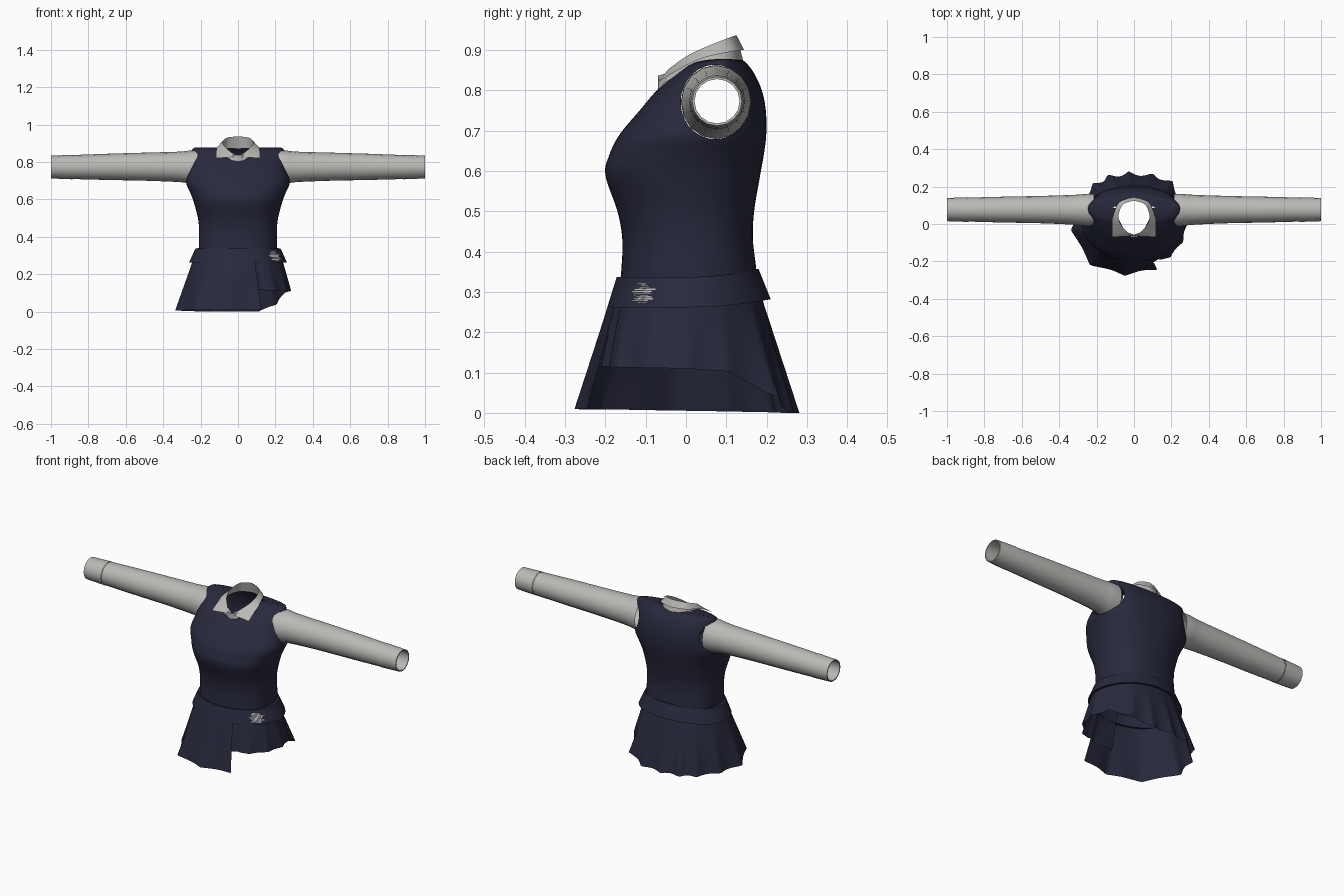
import bpy, bmesh, random
from math import sin, cos, pi, radians, sqrt
from mathutils import Vector
from mathutils.bvhtree import BVHTree

if "Cube" in bpy.data.objects:
    bpy.data.objects.remove(bpy.data.objects["Cube"])
random.seed(4)


def material(name, rgb):
    m = bpy.data.materials.new(name)
    m.use_nodes = True
    m.diffuse_color = (*rgb, 1)
    bsdf = next(n for n in m.node_tree.nodes if n.type == 'BSDF_PRINCIPLED')
    bsdf.inputs["Base Color"].default_value = (*rgb, 1)
    bsdf.inputs["Roughness"].default_value = 0.8
    return m


navy = material("navy cloth", (0.021, 0.022, 0.046))
white = material("off white cotton", (0.50, 0.49, 0.47))


def resample(rows, per):
    """Catmull-Rom interpolation through rows of numbers."""
    out = []
    for i in range(len(rows) - 1):
        a, b, c, d = (rows[min(max(i + k, 0), len(rows) - 1)] for k in (-1, 0, 1, 2))
        for s in range(per):
            t = s / per
            out.append([q + t / 2 * (r - p + t * (2 * p - 5 * q + 4 * r - u + t * (3 * (q - r) + u - p)))
                        for p, q, r, u in zip(a, b, c, d)])
    return out + [list(rows[-1])]


def loft(rings, closed=True):
    """Skin a list of equally long point rings."""
    bm = bmesh.new()
    vs = [[bm.verts.new(p) for p in ring] for ring in rings]
    n = len(rings[0])
    for a, b in zip(vs, vs[1:]):
        for i in range(n if closed else n - 1):
            j = (i + 1) % n
            bm.faces.new((a[i], a[j], b[j], b[i]))
    return bm


def finish(bm, name, mat, angle=40):
    bmesh.ops.remove_doubles(bm, verts=bm.verts, dist=0.0005)
    bmesh.ops.recalc_face_normals(bm, faces=bm.faces)
    me = bpy.data.meshes.new(name)
    bm.to_mesh(me)
    bm.free()
    ob = bpy.data.objects.new(name, me)
    bpy.context.collection.objects.link(ob)
    me.materials.append(mat)
    bpy.ops.object.select_all(action='DESELECT')
    ob.select_set(True)
    bpy.context.view_layer.objects.active = ob
    bpy.ops.object.shade_smooth_by_angle(angle=radians(angle))
    return ob


def spow(v, e):
    return abs(v) ** e * (1 if v >= 0 else -1)


def body_ring(z, hw, yf, yb, n=64, e=0.86):
    cy, hy = (yf + yb) / 2, (yb - yf) / 2
    return [(hw * spow(cos(2 * pi * i / n), e), cy + hy * spow(sin(2 * pi * i / n), e), z)
            for i in range(n)]


def cut_hole(bm, axes, centre, radii, keep):
    """Open an elliptical hole and pull its rim onto a clean ellipse."""
    u, v = axes
    w = 3 - u - v
    tree = BVHTree.FromBMesh(bm)

    def local(p):
        return (p[u] - centre[0]) / radii[0], (p[v] - centre[1]) / radii[1]

    gone = []
    for f in bm.faces:
        a, b = local(f.calc_center_median())
        if keep(f.calc_center_median()) and a * a + b * b < 1:
            gone.append(f)
    rim = {x for f in gone for x in f.verts if any(g not in gone for g in x.link_faces)}
    bmesh.ops.delete(bm, geom=gone, context='FACES')
    for x in rim:
        a, b = local(x.co)
        r = sqrt(a * a + b * b)
        p = x.co.copy()
        p[u], p[v] = centre[0] + a / r * radii[0], centre[1] + b / r * radii[1]
        start, ray = p.copy(), Vector((0, 0, 0))
        side = 1 if x.co[w] > 0 else -1
        start[w], ray[w] = 2 * side, -side
        hit = tree.ray_cast(start, ray)[0]
        if hit:
            x.co = hit


# Vest: height, half width, front y, back y
vest_rows = [(.31, .21, -.165, .178), (.36, .209, -.16, .174), (.43, .208, -.158, .166),
             (.50, .214, -.17, .169), (.59, .238, -.20, .184), (.64, .257, -.19, .193),
             (.69, .277, -.165, .199), (.75, .266, -.115, .198), (.80, .257, -.072, .188),
             (.84, .25, -.025, .17), (.865, .245, .01, .152), (.875, .236, .045, .138),
             (.878, .22, .085, .095)]
bm = loft([body_ring(*r) for r in resample(vest_rows, 5)])
top = [e for e in bm.edges if e.is_boundary and e.verts[0].co.z > .8]
bmesh.ops.holes_fill(bm, edges=top, sides=0)
long_cap = [f for f in bm.faces if len(f.verts) > 4]
bmesh.ops.delete(bm, geom=long_cap, context='FACES_ONLY')
for s in (-1, 1):
    cut_hole(bm, (1, 2), (.072, .771), (.085, .092), lambda c: c.x * s > .15)
cut_hole(bm, (0, 1), (0, .037), (.096, .106), lambda c: c.z > .72)
# close the narrow slit along each shoulder ridge
for s in (-1, 1):
    ridge = [v for v in bm.verts if v.co.z > .8775 and v.co.x * s > .1]
    for v in ridge:
        v.co.y = .09
finish(bm, "vest", navy, 50)

# Sleeves: x, centre y, centre z, y radius, z radius, ending in a turned-in cuff
sleeve_rows = [(.215, .074, .771, .087, .092), (.26, .075, .773, .086, .088),
               (.32, .076, .774, .080, .081), (.50, .077, .775, .073, .075),
               (.70, .077, .774, .069, .070), (.885, .077, .773, .064, .064)]
cuff_rows = [(.886, .077, .773, .066, .0655), (1, .077, .773, .062, .061),
             (1, .077, .773, .056, .055), (.87, .077, .773, .057, .056)]


def sleeve_ring(s, x, cy, cz, ry, rz, n=16):
    return [(s * x, cy + ry * cos(2 * pi * i / n), cz + rz * sin(2 * pi * i / n)) for i in range(n)]


for s, side in ((1, "left"), (-1, "right")):
    rings = [sleeve_ring(s, *r) for r in resample(sleeve_rows, 3)]
    finish(loft(rings), side + "_sleeve", white)
    finish(loft([sleeve_ring(s, *r) for r in cuff_rows]), side + "_cuff", white)

# Collar: base, fold and outer edge points from front centre to back centre
collar_rows = [(0, -.068, .803, .002, -.056, .832, .004, -.064, .828),
               (.05, -.054, .818, .036, -.044, .852, .118, -.070, .820),
               (.09, .0, .85, .072, .0, .884, .116, .0, .862),
               (.096, .05, .868, .082, .05, .908, .108, .055, .884),
               (.068, .115, .873, .058, .105, .930, .078, .118, .897),
               (0, .142, .873, 0, .125, .937, 0, .144, .900)]
half = [collar_rows[0]] + resample(collar_rows[1:], 4)
full = half + [[-c if k % 3 == 0 else c for k, c in enumerate(r)] for r in half[-2::-1]]
for name, parts in (("collar_stand", (0, 3)), ("collar_fall", (3, 6))):
    rings = [[r[k:k + 3] for r in full] for k in parts]
    finish(loft(rings, closed=False), name, white)
# Shirt front showing inside the neckline
rings = [[(x * .105, -.07 + .16 * x * x * f, z + .05 * x * x) for x in (-.8, -.5, -.2, 0, .2, .5, .8)]
         for z, f in ((.775, .8), (.803, .9), (.836, 1))]
finish(loft(rings, closed=False), "shirt_front", white)


# Belt: flared waistband that rises slightly at the back
def belt_point(a, t, grow=0):
    """a runs from the front towards the left; t from top to bottom."""
    hx, hy, cy = .228 + .034 * t + grow, .176 + .026 * t + grow, .004 + .004 * t
    y = cy - hy * cos(a)
    lift = .02 * max(0, -cos(a)) ** 2
    return hx * sin(a), y, .337 - .075 * t + lift


rings = [[belt_point(2 * pi * i / 56, t, g) for i in range(56)]
         for t, g in ((0, -.02), (0, 0), (.5, 0), (1, 0), (1, -.012))]
finish(loft(rings), "waistband", navy)

# Worn light patch of thin dashes on the left of the waistband
bm = bmesh.new()
for i in range(11):
    t = .2 + .062 * i
    reach = .19 * sqrt(1 - ((i - 5) / 6) ** 2) * random.uniform(.6, 1)
    mid = .93 + random.uniform(-.04, .04)
    corners = ((mid - reach, t), (mid, t), (mid + reach, t),
               (mid + reach, t + .04), (mid, t + .04), (mid - reach, t + .04))
    v = [bm.verts.new(belt_point(a, k, .003)) for a, k in corners]
    bm.faces.new((v[0], v[1], v[4], v[5]))
    bm.faces.new((v[1], v[2], v[3], v[4]))
finish(bm, "waistband_patch", white)

# Skirt: one wrapped strip; pleat peaks as angle from the front towards the right, and radius
peaks = [(-27, .277), (10, .284), (47, .325), (85, .342), (110, .32), (135, .312), (152, .30),
         (174, .283), (200, .288), (222, .325), (248, .31), (270, .318), (290, .315),
         (312, .30), (336, .272), (370, .262)]
hem_steps = [(-27, .01), (60, .008), (150, 0), (203, 0), (222, .038), (246, .102), (270, .11), (370, .118)]


def lerp_table(table, a):
    for (a0, v0), (a1, v1) in zip(table, table[1:]):
        if a <= a1:
            t = (a - a0) / (a1 - a0)
            return v0 + (v1 - v0) * t, t
    return table[-1][1], 1


columns = []
for i in range(151):
    a = -27 + 397 * i / 150
    r_hem, t = lerp_table(peaks, a)
    hem = lerp_table(hem_steps, a)[0]
    dx, dy = -sin(radians(a)), -cos(radians(a))
    r_top = 1 / sqrt((dx / .222) ** 2 + (dy / .174) ** 2)
    column = []
    for k in range(9):
        s = k / 8 * (.33 - hem) / .33
        r = r_top + (r_hem - r_top) * s - .026 * sin(pi * t) * s ** 1.6
        if a > 325:
            r -= .008
        column.append((r * dx, r * dy, .33 * (1 - s)))
    columns.append(column)
finish(loft(columns, closed=False), "wrap_skirt", navy, 60)
